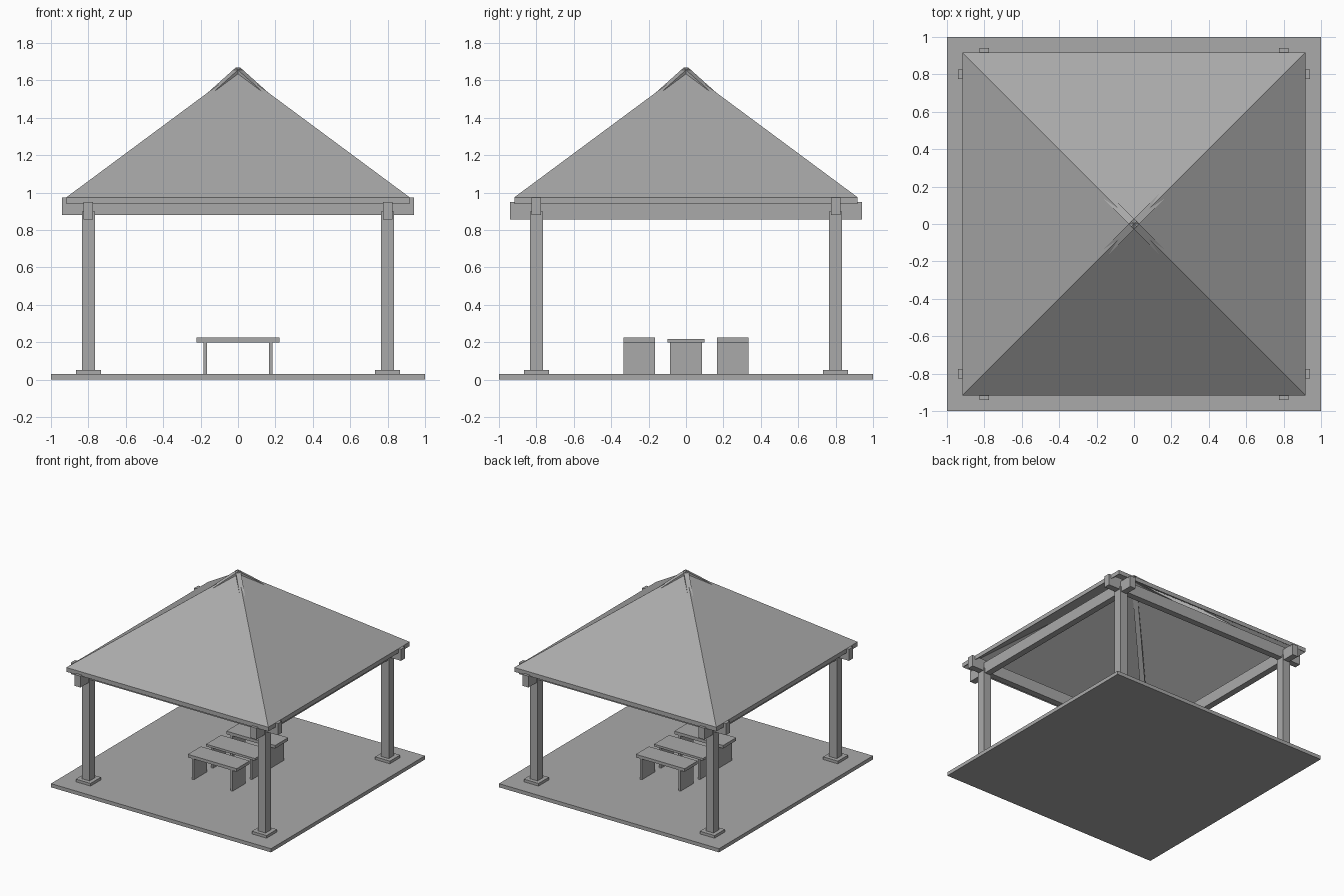
import bpy, bmesh
from mathutils import Vector

old = bpy.data.objects.get("Cube")
if old:
    bpy.data.objects.remove(old, do_unlink=True)

GREY = (0.4, 0.4, 0.4, 1)
grey = bpy.data.materials.new("plain_grey")
grey.use_nodes = True
grey.diffuse_color = GREY
grey.node_tree.nodes["Principled BSDF"].inputs["Base Color"].default_value = GREY


def finish(name, bm):
    bmesh.ops.recalc_face_normals(bm, faces=bm.faces)
    mesh = bpy.data.meshes.new(name)
    bm.to_mesh(mesh)
    bm.free()
    mesh.materials.append(grey)
    obj = bpy.data.objects.new(name, mesh)
    bpy.context.collection.objects.link(obj)
    return obj


def box(name, low, high):
    """Axis-aligned box between two corners."""
    low, high = Vector(low), Vector(high)
    bm = bmesh.new()
    bmesh.ops.create_cube(bm, size=1)
    bmesh.ops.scale(bm, vec=high - low, verts=bm.verts)
    bmesh.ops.translate(bm, vec=(low + high) / 2, verts=bm.verts)
    return finish(name, bm)


# Ground slab
box("floor_slab", (-1, -1, 0), (1, 1, 0.03))

SIDES = {"left": 1, "right": -1}
ENDS = {"front": -1, "back": 1}
P = 0.8         # distance of the posts from the centre

# Corner posts, their footings and the hip rafters
for end, sy in ENDS.items():
    for side, sx in SIDES.items():
        x, y = sx * P, sy * P
        tag = f"{end}_{side}"
        box(f"footing_{tag}", (x - 0.067, y - 0.067, 0.03), (x + 0.067, y + 0.067, 0.052))
        box(f"post_{tag}", (x - 0.035, y - 0.035, 0.05), (x + 0.035, y + 0.035, 0.9))

        # Rafter: a rectangle at the peak swept down to the post top
        across = Vector((-sy, sx, 0)).normalized() * 0.019
        rings = []
        bm = bmesh.new()
        for centre in (Vector((0, 0, 1.668)), Vector((x, y, 0.95))):
            drop = Vector((0, 0, -0.05))
            points = (centre - across, centre + across,
                      centre + across + drop, centre - across + drop)
            rings.append([bm.verts.new(p) for p in points])
        a, b = rings
        bm.faces.new(a)
        bm.faces.new(b)
        for i in range(4):
            j = (i + 1) % 4
            bm.faces.new((a[i], a[j], b[j], b[i]))
        finish(f"hip_rafter_{tag}", bm)

# Crossing beams on the posts
for end, sy in ENDS.items():
    box(f"{end}_beam", (-0.94, sy * P - 0.026, 0.88), (0.94, sy * P + 0.026, 0.975))
for side, sx in SIDES.items():
    box(f"{side}_beam", (sx * P - 0.026, -0.94, 0.857), (sx * P + 0.026, 0.94, 0.95))

# Pyramid roof shell, open underneath
bm = bmesh.new()
E = 0.918
corners = ((-E, -E), (E, -E), (E, E), (-E, E))
upper = [bm.verts.new((x, y, 0.975)) for x, y in corners]
lower = [bm.verts.new((x, y, 0.94)) for x, y in corners]
peak, inner_peak = bm.verts.new((0, 0, 1.655)), bm.verts.new((0, 0, 1.62))
for i in range(4):
    j = (i + 1) % 4
    bm.faces.new((upper[i], upper[j], peak))
    bm.faces.new((lower[j], lower[i], inner_peak))
    bm.faces.new((lower[i], lower[j], upper[j], upper[i]))
finish("roof", bm)


# Table and benches: a plank on two upright panels
def plank_seat(name, y, top_half, leg_half, top_z):
    box(f"{name}_top", (-0.222, y - top_half, 0.2), (0.222, y + top_half, top_z))
    for side, sx in SIDES.items():
        x = sx * 0.176
        box(f"{name}_{side}_panel", (x - 0.009, y - leg_half, 0.03),
            (x + 0.009, y + leg_half, 0.205))


plank_seat("table", 0, 0.098, 0.085, 0.218)
plank_seat("front_bench", -0.25, 0.085, 0.084, 0.225)
plank_seat("back_bench", 0.25, 0.085, 0.084, 0.225)
